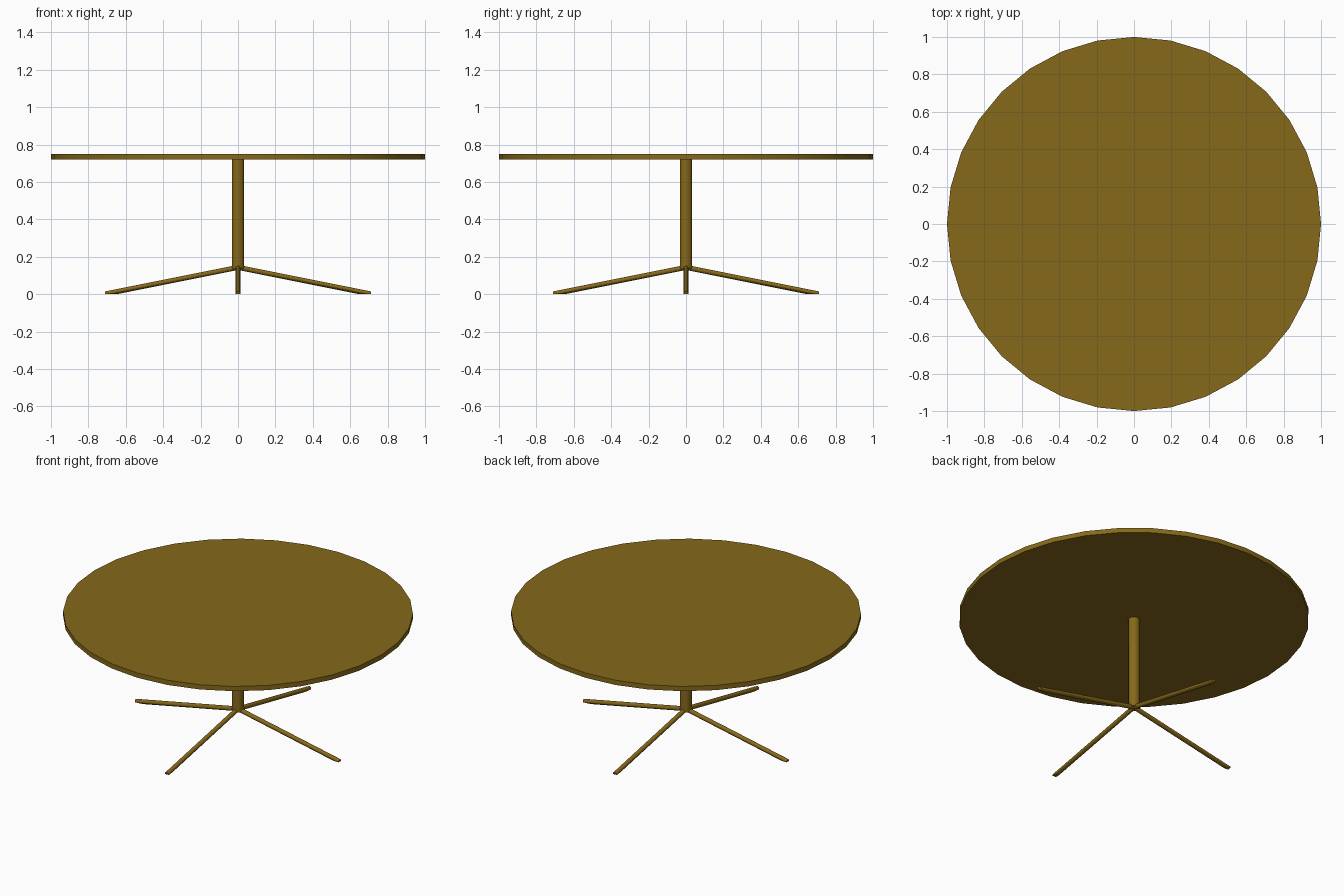
import bpy, bmesh, math
from mathutils import Vector

if "Cube" in bpy.data.objects:
    bpy.data.objects.remove(bpy.data.objects["Cube"])

wood = bpy.data.materials.new("brown_wood")
wood.diffuse_color = (0.24, 0.14, 0.01, 1)
wood.use_nodes = True
wood.node_tree.nodes["Principled BSDF"].inputs["Base Color"].default_value = wood.diffuse_color


def finish(obj, name):
    obj.name = name
    obj.data.materials.append(wood)
    bpy.ops.object.shade_smooth_by_angle(angle=math.radians(35))
    return obj


def rod(name, start, end, radius, sides):
    """Cylinder running between two points."""
    a, b = Vector(start), Vector(end)
    bpy.ops.mesh.primitive_cylinder_add(
        vertices=sides, radius=radius, depth=(b - a).length, location=(a + b) / 2,
        rotation=(b - a).to_track_quat('Z', 'Y').to_euler())
    bpy.ops.object.transform_apply(location=True, rotation=True, scale=True)
    return finish(bpy.context.object, name)


def trim_at_floor(obj):
    """Slice off everything below z = 0 and cap the cut."""
    bm = bmesh.new()
    bm.from_mesh(obj.data)
    cut = bmesh.ops.bisect_plane(
        bm, geom=bm.verts[:] + bm.edges[:] + bm.faces[:],
        plane_co=(0, 0, 0.002), plane_no=(0, 0, 1), clear_inner=True)
    edges = [e for e in cut["geom_cut"] if isinstance(e, bmesh.types.BMEdge)]
    bmesh.ops.contextual_create(bm, geom=edges)
    bmesh.ops.translate(bm, verts=bm.verts[:], vec=(0, 0, -0.002))
    bmesh.ops.recalc_face_normals(bm, faces=bm.faces[:])
    bm.to_mesh(obj.data)
    bm.free()


# Round top and central column
rod("table_top", (0, 0, 0.72), (0, 0, 0.75), 1.0, 32)
rod("column", (0, 0, 0.135), (0, 0, 0.72), 0.033, 32)

# Four splayed legs, trimmed flat where they meet the floor
for i, side in enumerate(("right", "back", "left", "front")):
    a = math.radians(90 * i)
    leg = rod(side + "_leg", (0, 0, 0.145),
              (0.71 * math.cos(a), 0.71 * math.sin(a), 0.003), 0.0135, 16)
    trim_at_floor(leg)
